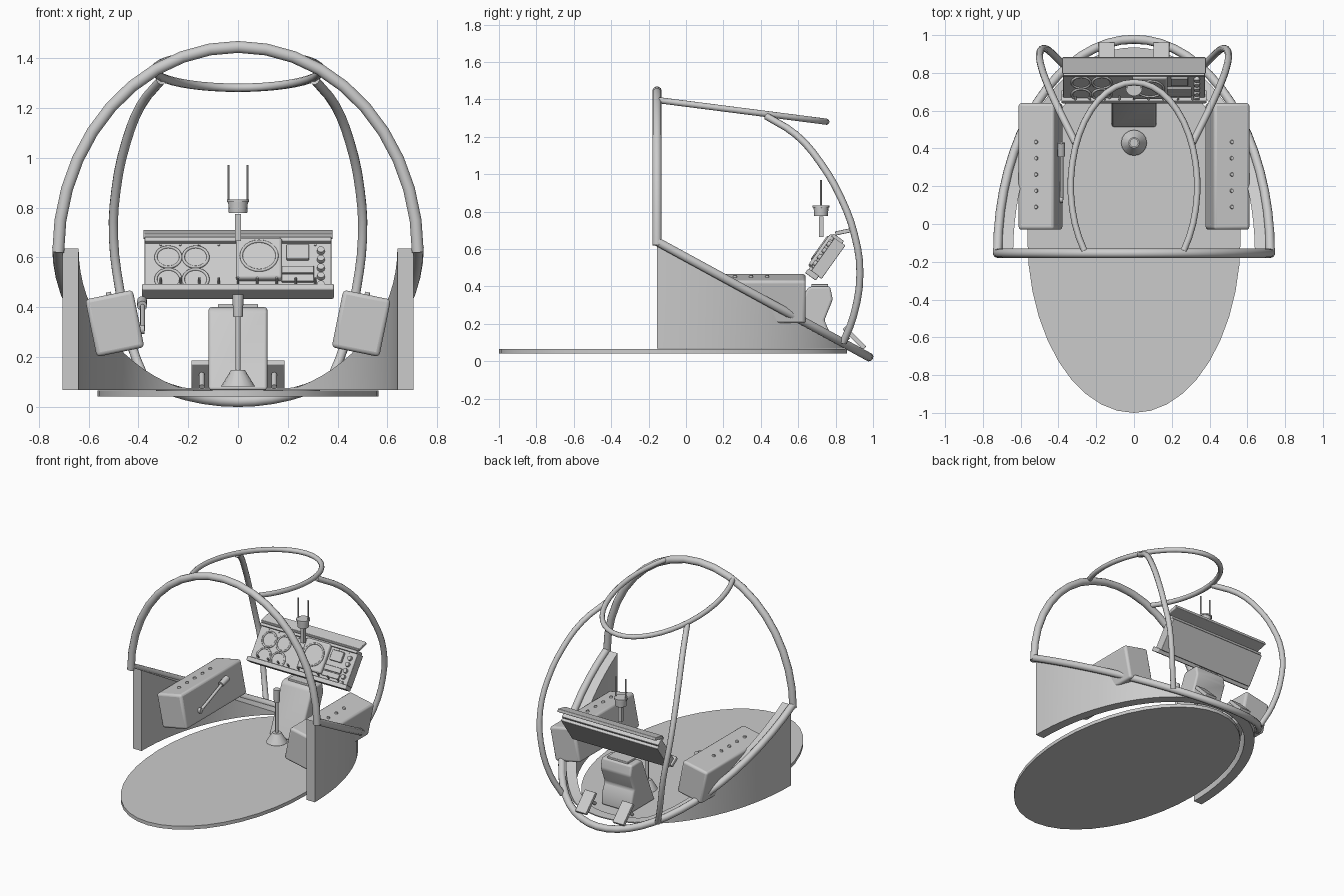
import bpy, bmesh
from math import sin, cos, pi, radians
from mathutils import Matrix, Vector

if "Cube" in bpy.data.objects:
    bpy.data.objects.remove(bpy.data.objects["Cube"])


def finish(name, bm, mat=None, bevel=0, smooth=True):
    bmesh.ops.recalc_face_normals(bm, faces=bm.faces[:])
    me = bpy.data.meshes.new(name)
    bm.to_mesh(me)
    bm.free()
    ob = bpy.data.objects.new(name, me)
    bpy.context.collection.objects.link(ob)
    if mat is not None:
        ob.matrix_world = mat
    if bevel:
        m = ob.modifiers.new("bevel", 'BEVEL')
        m.width, m.segments = bevel, 3
    if smooth:
        bpy.ops.object.select_all(action='DESELECT')
        ob.select_set(True)
        bpy.context.view_layer.objects.active = ob
        bpy.ops.object.shade_smooth_by_angle(angle=radians(35))
    return ob


def box(name, loc, size, mat=Matrix(), bevel=0.0):
    bm = bmesh.new()
    bmesh.ops.create_cube(bm, size=1)
    bmesh.ops.scale(bm, vec=size, verts=bm.verts)
    return finish(name, bm, mat @ Matrix.Translation(loc), bevel)


def cyl(name, loc, r1, r2, h, mat=Matrix(), seg=16):
    bm = bmesh.new()
    bmesh.ops.create_cone(bm, cap_ends=True, segments=seg, radius1=r1, radius2=r2, depth=h)
    return finish(name, bm, mat @ Matrix.Translation(loc))


def rod(name, a, b, r, seg=12):
    a, b = Vector(a), Vector(b)
    q = (b - a).to_track_quat('Z', 'Y').to_matrix().to_4x4()
    return cyl(name, (0, 0, 0), r, r, (b - a).length, Matrix.Translation((a + b) / 2) @ q, seg)


def tube(name, pts, r, smooth_path=False, mat=None, cyclic=False):
    cu = bpy.data.curves.new(name, 'CURVE')
    cu.dimensions = '3D'
    cu.bevel_depth, cu.bevel_resolution, cu.use_fill_caps = r, 3, True
    if smooth_path:
        sp = cu.splines.new('BEZIER')
        sp.bezier_points.add(len(pts) - 1)
        for p, c in zip(sp.bezier_points, pts):
            p.co = c
            p.handle_left_type = p.handle_right_type = 'AUTO'
        sp.resolution_u = 3
    else:
        sp = cu.splines.new('POLY')
        sp.points.add(len(pts) - 1)
        for p, c in zip(sp.points, pts):
            p.co = (*c, 1)
    sp.use_cyclic_u = cyclic
    ob = bpy.data.objects.new(name, cu)
    bpy.context.collection.objects.link(ob)
    if mat is not None:
        ob.matrix_world = mat
    return ob


# elliptical floor plate
bm = bmesh.new()
bmesh.ops.create_cone(bm, cap_ends=True, segments=40, radius1=1, radius2=1, depth=1)
bmesh.ops.scale(bm, vec=(0.565, 0.93, 0.024), verts=bm.verts)
finish("floor", bm, Matrix.Translation((0, -0.07, 0.053)))

# hull wall: half-elliptical thick shell cut by the sloping rim, open at the front
bm = bmesh.new()
rings = []
N = 40
for i in range(N + 1):
    t = pi * i / N
    c, s = cos(t), sin(t)
    top = max(0.075, 0.635 - 0.60 * s)
    rings.append([bm.verts.new(p) for p in (
        (0.705 * c, -0.155 + 1.09 * s, 0.068), (0.705 * c, -0.155 + 1.09 * s, top),
        (0.64 * c, -0.155 + 1.02 * s, top), (0.64 * c, -0.155 + 1.02 * s, 0.068))])
for a, b in zip(rings, rings[1:]):
    for k in range(4):
        bm.faces.new((a[k], a[(k + 1) % 4], b[(k + 1) % 4], b[k]))
bm.faces.new(rings[0])
bm.faces.new(rings[-1])
finish("hull_wall", bm)

# canopy frame tubes
arc = [pi * i / 20 for i in range(21)]
tube("front_arch", [(0.722 * cos(t), -0.155, 0.62 + 0.825 * sin(t)) for t in arc], 0.025)
arc = [pi * i / 32 for i in range(33)]
tube("sloping_rim", [(0.722 * cos(t), -0.155 + 1.133 * sin(t), 0.64 - 0.617 * sin(t)) for t in arc], 0.024)
ring = []
for i in range(31):
    t = -0.67 + (pi + 1.34) * i / 30
    y = 0.20 + 0.55 * sin(t)
    ring.append((0.335 * cos(t), y, 1.395 - 0.128 * (y + 0.14)))
tube("roof_ring", ring, 0.017)
path = [(0.31, 0.43, 1.31), (0.39, 0.59, 1.21), (0.45, 0.72, 1.06), (0.49, 0.83, 0.87),
        (0.50, 0.90, 0.68), (0.475, 0.93, 0.47), (0.425, 0.895, 0.24), (0.37, 0.84, 0.10)]
for sx in (-1, 1):
    tube("rear_pillar", [(sx * x, y, z) for x, y, z in path], 0.019, True)

# instrument board in its own tilted frame: local y up the face, local z out of it
P = Matrix.Translation((0, 0.76, 0.55)) @ Matrix.Rotation(radians(54.5), 4, 'X')
F = 0.035
box("instrument_board", (0, 0, 0), (0.75, 0.22, 0.07), P, 0.004)
box("board_bottom_lip", (0, -0.12, 0.02), (0.77, 0.03, 0.07), P, 0.006)
box("board_top_lip", (0, 0.115, 0.02), (0.75, 0.02, 0.07), P, 0.004)
box("board_hood", (0, 0.84, 0.692), (0.76, 0.085, 0.022),
    Matrix.Translation((0, 0.84, 0.692)) @ Matrix.Rotation(radians(12), 4, 'X') @ Matrix.Translation((0, -0.84, -0.692)), 0.004)


def ring_on_board(name, x, v, r, z):
    pts = [(x + r * cos(2 * pi * i / 24), v + r * sin(2 * pi * i / 24), z) for i in range(24)]
    tube(name, pts, 0.006, mat=P, cyclic=True)


for x in (-0.28, -0.17):
    for v in (0.035, -0.075):
        ring_on_board("gauge_rim", x, v, 0.05, F + 0.004)
        cyl("gauge_face", (x, v, F), 0.046, 0.046, 0.008, P, 24)
box("radar_screen", (0.085, 0.015, F + 0.015), (0.185, 0.20, 0.035), P, 0.012)
ring_on_board("radar_rim", 0.085, 0.02, 0.072, F + 0.034)
box("small_display", (0.24, 0.055, F + 0.008), (0.09, 0.07, 0.02), P, 0.004)
for v in (-0.03, -0.07):
    box("switch_bar", (0.24, v, F + 0.005), (0.13, 0.035, 0.014), P, 0.003)
for i in range(5):
    cyl("board_knob", (0.333, 0.065 - 0.042 * i, F + 0.008), 0.016, 0.014, 0.018, P)
for i in range(9):
    x = -0.31 + 0.0775 * i
    rod("toggle_switch", P @ Vector((x, -0.098, F - 0.005)), P @ Vector((x, -0.085, F + 0.03)), 0.005, 8)
    cyl("board_rivet", (x, 0.098, F), 0.006, 0.005, 0.008, P, 8)

# gunsight above the board
box("sight_post", (0, 0.722, 0.72), (0.024, 0.024, 0.11))
cyl("sight_cup", (0, 0.722, 0.803), 0.037, 0.04, 0.05)
cyl("sight_cup_rim", (0, 0.722, 0.828), 0.045, 0.045, 0.01)
for sx in (-1, 1):
    rod("sight_prong", (sx * 0.038, 0.722, 0.82), (sx * 0.038, 0.722, 0.97), 0.0045, 8)

# control stick
cyl("stick_base", (0, 0.43, 0.115), 0.068, 0.028, 0.065)
rod("stick_shaft", (0, 0.43, 0.1), (0, 0.43, 0.38), 0.010)
cyl("stick_grip", (0, 0.43, 0.405), 0.019, 0.023, 0.09)

# centre pedestal from a side profile
prof = [(0.51, 0.068), (0.645, 0.385), (0.665, 0.40), (0.77, 0.40), (0.785, 0.33), (0.74, 0.22), (0.77, 0.15), (0.77, 0.068)]
bm = bmesh.new()
f = bm.faces.new([bm.verts.new((-0.118, y, z)) for y, z in prof])
ext = bmesh.ops.extrude_face_region(bm, geom=[f])
bmesh.ops.translate(bm, vec=(0.236, 0, 0), verts=[g for g in ext['geom'] if isinstance(g, bmesh.types.BMVert)])
finish("pedestal", bm, bevel=0.012)
box("pedestal_top", (0, 0.715, 0.403), (0.16, 0.09, 0.02), bevel=0.004)

# mirrored pedals and side consoles
for sx in (-1, 1):
    M = Matrix.Translation((sx * 0.145, 0.90, 0.125)) @ Matrix.Rotation(radians(-45), 4, 'X')
    box("pedal", (0, 0, 0), (0.085, 0.155, 0.025), M, 0.004)
    rod("pedal_arm", (sx * 0.145, 0.80, 0.08), (sx * 0.145, 0.87, 0.13), 0.011)
    C = Matrix.Translation((sx * 0.495, 0.305, 0.335)) @ Matrix.Rotation(radians(sx * 11.5), 4, 'Y')
    box("side_console", (0, 0, 0), (0.195, 0.67, 0.235), C, 0.016)
    for i in range(5):
        cyl("console_knob", (0, -0.215 + 0.086 * i, 0.12), 0.012, 0.009, 0.016, C, 12)

# throttle lever on the left console
rod("throttle_pivot", (-0.41, 0.13, 0.31), (-0.375, 0.13, 0.31), 0.018)
rod("throttle_arm", (-0.383, 0.13, 0.31), (-0.383, 0.38, 0.41), 0.010)
rod("throttle_grip", (-0.385, 0.36, 0.405), (-0.385, 0.43, 0.425), 0.020)
